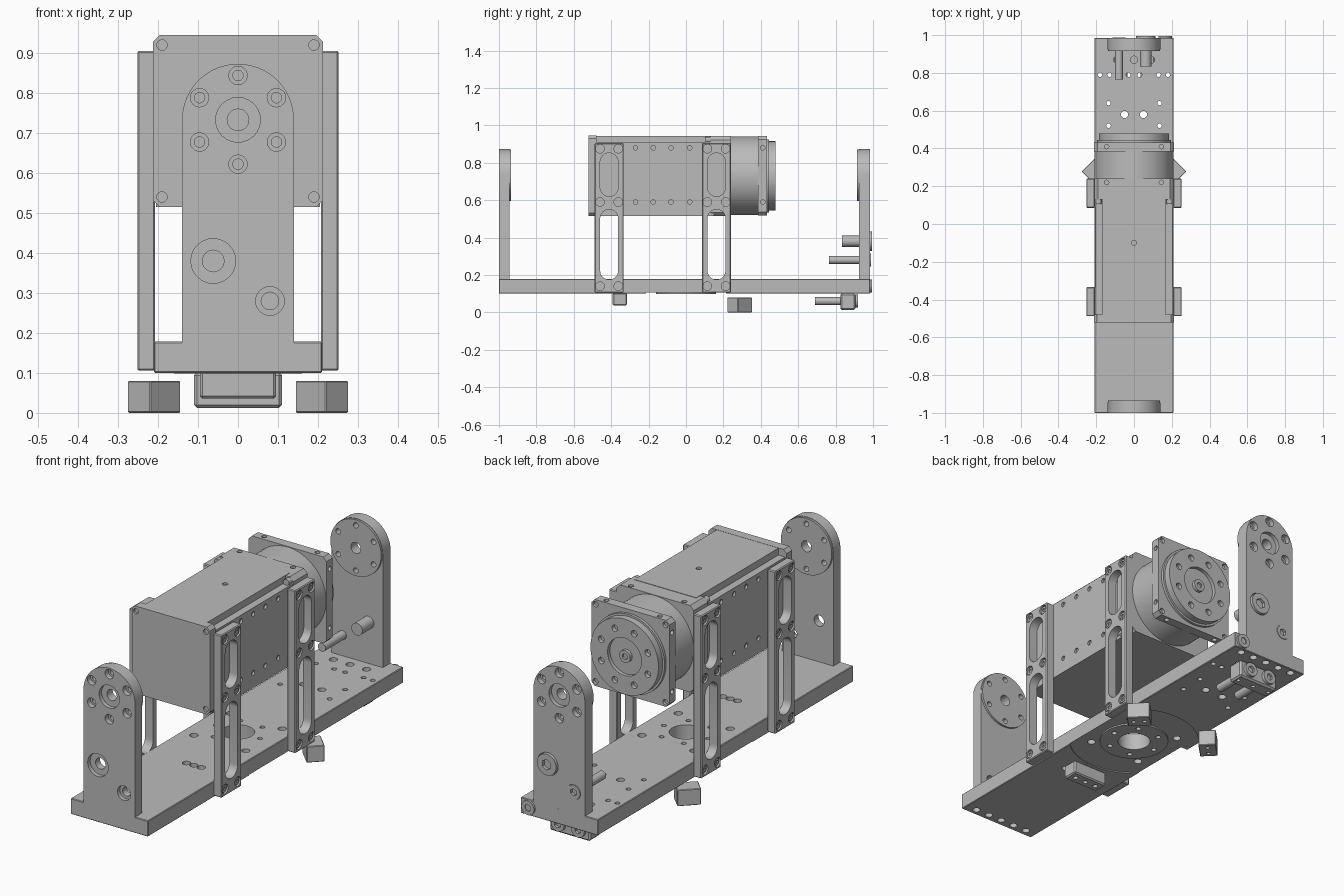
import bpy, bmesh
from math import pi, cos, sin
from mathutils import Matrix, Vector

if "Cube" in bpy.data.objects:
    bpy.data.objects.remove(bpy.data.objects["Cube"])

metal = bpy.data.materials.new("machined grey")
metal.use_nodes = True
GREY = (0.5, 0.5, 0.5, 1)
metal.diffuse_color = GREY
metal.node_tree.nodes["Principled BSDF"].inputs["Base Color"].default_value = GREY
parts = []
TURN = {"x": Matrix.Rotation(pi / 2, 4, "Y"), "y": Matrix.Rotation(pi / 2, 4, "X"), "z": Matrix()}
MID = 0.73   # height of the rotation axis


def finish(bm, name):
    bmesh.ops.recalc_face_normals(bm, faces=bm.faces)
    mesh = bpy.data.meshes.new(name)
    bm.to_mesh(mesh)
    bm.free()
    mesh.materials.append(metal)
    ob = bpy.data.objects.new(name, mesh)
    bpy.context.scene.collection.objects.link(ob)
    parts.append(ob)
    return ob


def cylinders(name, axis, centers, r, depth, sides=32):
    bm = bmesh.new()
    for c in centers:
        bmesh.ops.create_cone(bm, cap_ends=True, segments=sides, radius1=r, radius2=r, depth=depth,
                              matrix=Matrix.Translation(c) @ TURN[axis])
    return finish(bm, name)


def rod(name, x, z, r, y0, y1, sides=48):
    return cylinders(name, "y", [(x, (y0 + y1) / 2, z)], r, y1 - y0, sides)


def prism(name, axis, pts, a, b):
    bm = bmesh.new()
    place = {"x": lambda p: (a, p[0], p[1]), "y": lambda p: (p[0], a, p[1])}[axis]
    face = bm.faces.new([bm.verts.new(place(p)) for p in pts])
    new = bmesh.ops.extrude_face_region(bm, geom=[face])["geom"]
    shift = Vector((b - a, 0, 0) if axis == "x" else (0, b - a, 0))
    bmesh.ops.translate(bm, vec=shift, verts=[v for v in new if isinstance(v, bmesh.types.BMVert)])
    return finish(bm, name)


def box(name, x, y, z, bevel=0.0, spin=0.0):
    bm = bmesh.new()
    size = (x[1] - x[0], y[1] - y[0], z[1] - z[0])
    mid = (sum(x) / 2, sum(y) / 2, sum(z) / 2)
    bmesh.ops.create_cube(bm, size=1, matrix=Matrix.Translation(mid) @ Matrix.Rotation(spin, 4, "Z")
                          @ Matrix.Diagonal((*size, 1)))
    if bevel:
        bmesh.ops.bevel(bm, geom=bm.edges[:], offset=bevel, segments=1, affect="EDGES")
    return finish(bm, name)


def cut(ob, *tools):
    for t in tools:
        mod = ob.modifiers.new("cut", "BOOLEAN")
        mod.object, mod.operation, mod.solver = t, "DIFFERENCE", "EXACT"
    bpy.context.view_layer.update()
    mesh = bpy.data.meshes.new_from_object(ob.evaluated_get(bpy.context.evaluated_depsgraph_get()))
    ob.modifiers.clear()
    ob.data = mesh
    for t in tools:
        parts.remove(t)
        bpy.data.objects.remove(t)


def ring(n, r, cx=0.0, cz=0.0, start=pi / 2):
    return [(cx + r * cos(start + 2 * pi * i / n), cz + r * sin(start + 2 * pi * i / n)) for i in range(n)]


def octagon(w, z0, z1, c):
    return [(-w + c, z0), (w - c, z0), (w, z0 + c), (w, z1 - c),
            (w - c, z1), (-w + c, z1), (-w, z1 - c), (-w, z0 + c)]


def corners(y):
    return [(x, y, z) for x in (-0.19, 0.19) for z in (0.54, 0.92)]


def bolt(name, x, z, r, head_r, y0, y1, head):
    rod(name + "_shank", x, z, r, y0, y1 - head, 32)
    ob = rod(name + "_head", x, z, head_r, y1 - head, y1, 32)
    cut(ob, cylinders("socket", "y", [(x, y1, z)], head_r * 0.5, head, 6))


# Base plate with drilled holes and a turntable recess below
base = box("base_plate", (-0.21, 0.21), (-1, 0.985), (0.1, 0.178), 0.003)
small = [(x, y, 0.14) for x in (-0.135, 0.135) for y in (0.52, 0.64)]
small += [(x, 0.79, 0.14) for x in (-0.18, -0.13, -0.03, 0.03, 0.13, 0.18)]
small += [(x, y, 0.14) for x, y in ring(6, 0.12, start=0)]
wide = [(x, -0.4, 0.14) for x in (0, 0.04, 0.08)]
wide += [(x, y, 0.14) for x, y in ring(4, 0.2, start=pi / 4)]
wide += [(x, 0.58, 0.14) for x in (-0.05, 0.05)] + [(x, 0.87, 0.14) for x in (-0.09, 0, 0.09)]
ends = [(x, y, 0.1) for x in (-0.15, -0.075, 0, 0.075, 0.15) for y in (-0.965, 0.955)]
cut(base, cylinders("t", "z", [(0, 0, 0.1)], 0.3, 0.01, 96),
    cylinders("t", "z", [(0, 0, 0.14)], 0.075, 0.3, 48),
    cylinders("t", "z", small, 0.012, 0.3, 16), cylinders("t", "z", wide, 0.019, 0.3, 20),
    cylinders("t", "z", ends, 0.018, 0.05, 20))
hub = cylinders("turntable_ring", "z", [(0, 0, 0.102)], 0.16, 0.008, 64)
cut(hub, cylinders("t", "z", [(0, 0, 0.1)], 0.075, 0.1, 48),
    cylinders("t", "z", [(x, y, 0.1) for x, y in ring(6, 0.12, start=0)], 0.012, 0.1, 16))

# End uprights: rounded arch, inner bearing disc, counterbored holes
for label, s, outer, inner, disc in (("front", -1, -1, -0.945, -0.935), ("back", 1, 0.985, 0.925, 0.915)):
    arch = [(-0.14, 0.17), (0.14, 0.17)]
    arch += [(0.14 * cos(pi * i / 32), 0.733 + 0.14 * sin(pi * i / 32)) for i in range(33)]
    upright = prism(label + "_upright", "y", arch, outer, inner)
    plate = rod(label + "_bearing_disc", 0, 0.733, 0.138, min(inner, disc), max(inner, disc), 64)
    bolts = ring(6, 0.111, 0, 0.733)

    def bores(pts, r, depth, y=outer):
        return cylinders("t", "y", [(x, y, z) for x, z in pts], r, depth, 24)
    low, lower = (s * 0.062, 0.38), (-s * 0.08, 0.28)
    cut(upright, bores(bolts, 0.023, 0.05), bores([(0, 0.733), low], 0.056, 0.04), bores([lower], 0.036, 0.04),
        bores(bolts, 0.013, 0.3), bores([(0, 0.733), low], 0.027, 0.3), bores([lower], 0.022, 0.3))
    cut(plate, bores(bolts, 0.013, 0.3), bores([(0, 0.733)], 0.027, 0.3))

# Loose screws through the back end
bolt("upper_screw", 0.062, 0.38, 0.03, 0.052, 0.835, 0.995, 0.03)
bolt("lower_screw", -0.08, 0.28, 0.021, 0.035, 0.765, 0.988, 0.03)
bolt("corner_screw", 0.165, 0.14, 0.02, 0.035, 0.9, 0.995, 0.012)

# Housing: body, raised lid and end plates
body = box("housing_body", (-0.205, 0.205), (-0.49, 0.15), (0.515, 0.91))
screws = [(s * 0.205, y, z) for s in (-1, 1) for y in (-0.27, -0.175, -0.08, 0.02) for z in (0.59, 0.88)]
cut(body, cylinders("t", "x", screws, 0.012, 0.02, 16))
lid = box("housing_lid", (-0.168, 0.168), (-0.49, 0.16), (0.9, 0.944))
cut(lid, cylinders("t", "z", [(0, -0.1, 0.944)], 0.013, 0.02, 16))
front = prism("housing_front_plate", "y", octagon(0.212, 0.515, 0.945, 0.016), -0.522, -0.478)
cut(front, cylinders("t", "y", corners(-0.522), 0.013, 0.02, 16))
rear = prism("housing_rear_plate", "y", octagon(0.21, 0.515, 0.942, 0.02), 0.13, 0.24)
cut(rear, cylinders("t", "z", [(x, 0.22, 0.942) for x in (-0.145, 0.145)], 0.012, 0.02, 16))
cylinders("housing_corner_screws", "y", [(s * 0.188, 0.12, 0.922) for s in (-1, 1)], 0.016, 0.03, 20)

# Motor drum, square flange and output disc
rod("motor_drum", 0, MID, 0.21, 0.23, 0.39, 96)
flange = prism("motor_flange", "y", octagon(0.212, 0.518, 0.943, 0.018), 0.385, 0.432)
cut(flange, cylinders("t", "y", corners(0.432), 0.014, 0.03, 16),
    cylinders("t", "z", [(x, 0.41, z) for x in (-0.145, 0.145) for z in (0.518, 0.943)], 0.012, 0.03, 16),
    cylinders("t", "x", [(x, 0.41, z) for x in (-0.212, 0.212) for z in (0.59, 0.88)], 0.012, 0.03, 16))
rod("output_collar", 0, MID, 0.195, 0.43, 0.445, 96)
output = rod("output_disc", 0, MID, 0.185, 0.445, 0.478, 96)
cut(output, rod("t", 0, MID, 0.092, 0.46, 0.5),
    cylinders("t", "y", [(x, 0.478, z) for x, z in ring(8, 0.137, 0, MID, pi / 8)], 0.016, 0.04, 20))
tip = rod("output_hub", 0, MID, 0.03, 0.455, 0.476, 32)
cut(tip, cylinders("t", "y", [(0, 0.476, MID)], 0.015, 0.02, 6))


# Four slotted side brackets
def slot(y, z0, z1, r, x):
    pts = [(y + r * cos(pi * i / 16), z1 - r + r * sin(pi * i / 16)) for i in range(17)]
    pts += [(y - r * cos(pi * i / 16), z0 + r - r * sin(pi * i / 16)) for i in range(17)]
    return prism("t", "x", pts, x - 0.1, x + 0.1)


for side, s in (("left", 1), ("right", -1)):
    for end, y in (("front", -0.411), ("rear", 0.163)):
        x0, x1 = sorted((s * 0.207, s * 0.252))
        bracket = box(f"{side}_{end}_bracket", (x0, x1), (y - 0.077, y + 0.077), (0.106, 0.905), 0.004)
        holes = [(s * 0.252, y + d, z) for d in (-0.049, 0.049) for z in (0.14, 0.59, 0.875)]
        cut(bracket, slot(y, 0.175, 0.55, 0.048, s * 0.23), slot(y, 0.62, 0.852, 0.048, s * 0.23),
            cylinders("t", "x", holes, 0.023, 0.02, 24))
        heads = [(s * 0.242, py, pz) for _, py, pz in holes]
        caps = cylinders(f"{side}_{end}_bracket_screws", "x", heads, 0.017, 0.012, 20)
        cut(caps, cylinders("t", "x", [(s * 0.248, py, pz) for _, py, pz in holes], 0.009, 0.01, 6))

# Stop blocks below the plate
stop = box("front_stop_block", (-0.095, 0.095), (-0.392, -0.316), (0.036, 0.104), 0.006)
cut(stop, cylinders("t", "z", [(x, -0.354, 0.036) for x in (-0.06, 0, 0.06)], 0.012, 0.03, 16))
for side, s in (("left", 1), ("right", -1)):
    block = box(side + "_stop_block", (s * 0.21 - 0.054, s * 0.21 + 0.054), (0.246, 0.328),
                (0, 0.08), 0.003, -s * pi / 4)
    cut(block, cylinders("t", "z", [(s * 0.21 + d, 0.287 - s * d, 0) for d in (-0.018, 0.018)], 0.01, 0.03, 16))

# Rear clamp and its two long screws
clamp = box("rear_clamp", (-0.11, 0.11), (0.825, 0.905), (0.012, 0.102), 0.008)
cut(clamp, cylinders("t", "z", [(x, 0.865, 0.012) for x in (-0.09, 0, 0.09)], 0.01, 0.03, 16))
for n, x in (("left", 0.055), ("right", -0.055)):
    bolt(n + "_clamp_screw", x, 0.06, 0.021, 0.035, 0.69, 0.92, 0.025)

# Smooth the round surfaces, keep the edges crisp
bpy.ops.object.select_all(action="DESELECT")
for ob in parts:
    ob.select_set(True)
bpy.context.view_layer.objects.active = parts[0]
bpy.ops.object.shade_smooth_by_angle(angle=pi / 6)
